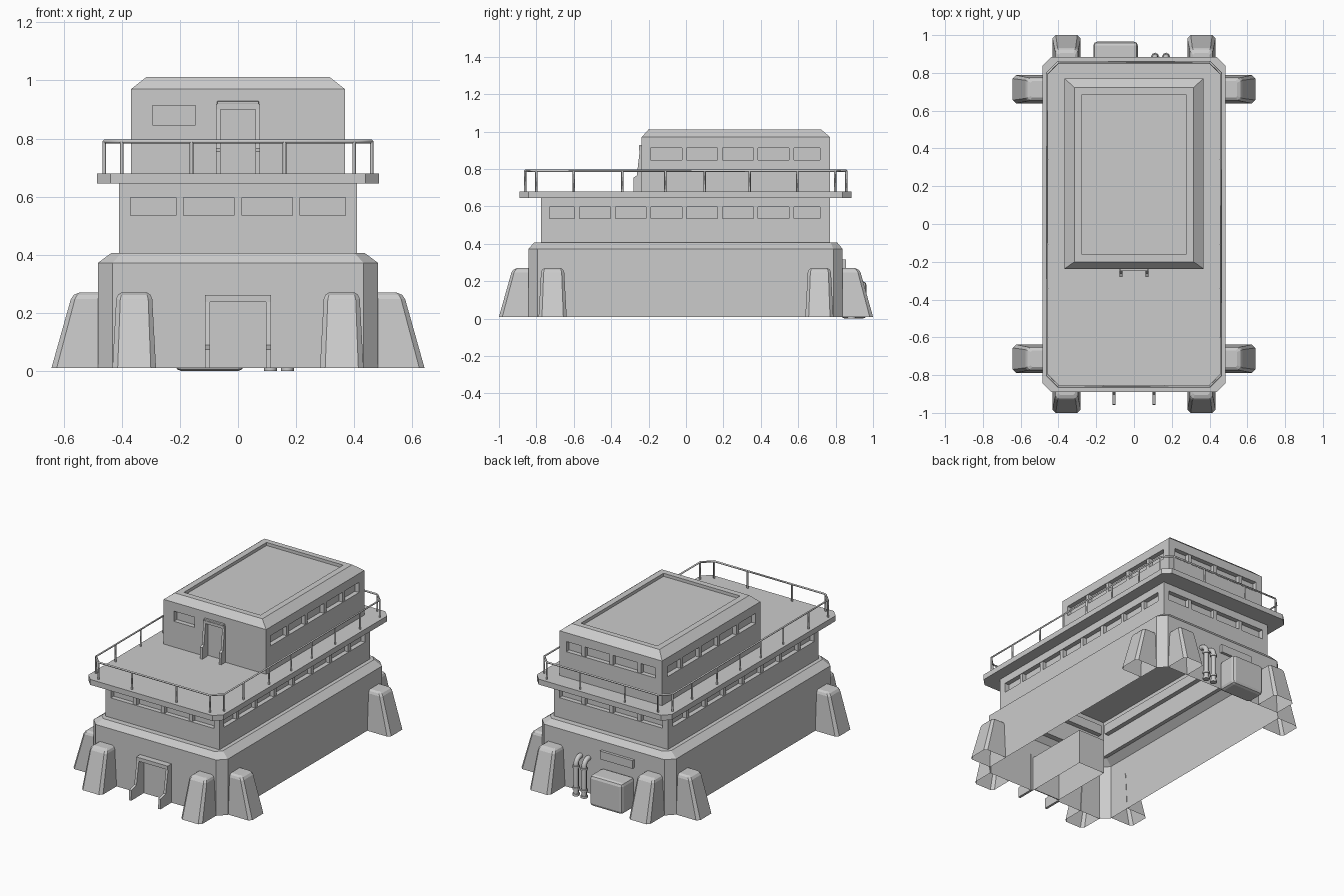
import bpy, bmesh, math
from mathutils import Vector, Matrix

if "Cube" in bpy.data.objects:
    bpy.data.objects.remove(bpy.data.objects["Cube"])


def finish(bm, name):
    bmesh.ops.remove_doubles(bm, verts=bm.verts, dist=1e-5)
    bmesh.ops.recalc_face_normals(bm, faces=bm.faces)
    me = bpy.data.meshes.new(name)
    bm.to_mesh(me)
    bm.free()
    ob = bpy.data.objects.new(name, me)
    bpy.context.collection.objects.link(ob)
    return ob


def corners(hx, y0, y1, c):
    """Rectangle with clipped corners, counter-clockwise."""
    return [(hx - c, y0), (hx, y0 + c), (hx, y1 - c), (hx - c, y1),
            (c - hx, y1), (-hx, y1 - c), (-hx, y0 + c), (c - hx, y0)]


def skin(bm, rings, caps=True):
    """Bridge a list of equal point loops."""
    loops = [[bm.verts.new(p) for p in r] for r in rings]
    n = len(loops[0])
    for a, b in zip(loops, loops[1:]):
        for i in range(n):
            j = (i + 1) % n
            bm.faces.new((a[i], a[j], b[j], b[i]))
    if caps:
        bm.faces.new(loops[0][::-1])
    bm.faces.new(loops[-1])


def loft(name, rings):
    bm = bmesh.new()
    skin(bm, [[(x, y, z) for x, y in corners(hx, y0, y1, c)] for z, hx, y0, y1, c in rings])
    bmesh.ops.dissolve_degenerate(bm, dist=1e-5, edges=bm.edges)
    return finish(bm, name)


def boxes(name, items, bevel=0):
    """One object from (x0, x1, y0, y1, z0, z1) boxes."""
    bm = bmesh.new()
    for x0, x1, y0, y1, z0, z1 in items:
        m = Matrix.Translation(((x0 + x1) / 2, (y0 + y1) / 2, (z0 + z1) / 2))
        bmesh.ops.create_cube(bm, size=1, matrix=m @ Matrix.Diagonal((x1 - x0, y1 - y0, z1 - z0, 1)))
    if bevel:
        bmesh.ops.bevel(bm, geom=bm.edges[:], offset=bevel, segments=2, affect='EDGES', profile=0.5)
    return finish(bm, name)


def carve(ob, items, open_z):
    """Cut recesses, then remove the flat hidden faces at the given heights."""
    for it in items:
        cutter = boxes("cutter", [it])
        cutter.hide_render = True
        mod = ob.modifiers.new("cut", 'BOOLEAN')
        mod.operation, mod.solver, mod.object = 'DIFFERENCE', 'EXACT', cutter
        bpy.context.view_layer.objects.active = ob
        bpy.ops.object.modifier_apply(modifier=mod.name)
        bpy.data.objects.remove(cutter)
    bm = bmesh.new()
    bm.from_mesh(ob.data)
    gone = [f for f in bm.faces if abs(f.normal.z) > 0.9
            and any(abs(f.calc_center_median().z - z) < 0.002 for z in open_z)]
    bmesh.ops.delete(bm, geom=gone, context='FACES')
    bm.to_mesh(ob.data)
    bm.free()


def tubes(name, paths, r, res=0):
    """Round bars along (points, cyclic) paths."""
    cu = bpy.data.curves.new(name, 'CURVE')
    cu.dimensions = '3D'
    cu.bevel_depth, cu.bevel_resolution, cu.use_fill_caps = r, res, True
    for pts, cyc in paths:
        s = cu.splines.new('POLY')
        s.points.add(len(pts) - 1)
        for p, co in zip(s.points, pts):
            p.co = (*co, 1)
        s.use_cyclic_u = cyc
    ob = bpy.data.objects.new(name, cu)
    bpy.context.collection.objects.link(ob)
    bpy.ops.object.select_all(action='DESELECT')
    ob.select_set(True)
    bpy.context.view_layer.objects.active = ob
    bpy.ops.object.convert(target='MESH')
    return bpy.context.object


D = 0.03    # window recess depth
M = 0.013   # half mullion width

# Ground floor and middle floor as one stepped shell
hull = loft("lower_floors", [
    (0.01, 0.482, -0.843, 0.838, 0.05), (0.372, 0.482, -0.843, 0.838, 0.05),
    (0.407, 0.435, -0.812, 0.808, 0.035), (0.407, 0.41, -0.776, 0.771, 0),
    (0.645, 0.41, -0.776, 0.771, 0)])
z0, z1 = 0.535, 0.597
cuts = [(-0.37, 0.37, -0.9, -0.776 + D, z0, z1), (-0.37, 0.37, 0.771 - D, 0.9, z0, z1),
        (0.41 - D, 0.6, -0.73, 0.717, z0, z1), (-0.6, D - 0.41, -0.73, 0.717, z0, z1),
        (-0.097, 0.097, -1, -0.4, -0.1, 0.24)]
carve(hull, cuts, [0.01, 0.645])

# Roof cabin with sloped edge and sunken roof panel
cabin = loft("roof_cabin", [
    (0.68, 0.368, -0.237, 0.771, 0), (0.97, 0.368, -0.237, 0.771, 0),
    (1.012, 0.315, -0.2, 0.722, 0), (1.012, 0.275, -0.162, 0.686, 0),
    (0.992, 0.275, -0.162, 0.686, 0)])
w0, w1 = 0.847, 0.913
cuts = [(-0.295, -0.147, -0.4, -0.237 + D, w0, w1), (-0.32, 0.32, 0.771 - D, 0.9, w0, w1),
        (0.368 - D, 0.6, -0.19, 0.717, w0, w1), (-0.6, D - 0.368, -0.19, 0.717, w0, w1),
        (-0.062, 0.062, -0.4, -0.217, 0.6, 0.905)]
carve(cabin, cuts, [0.68])

# Window mullions
bars = []
for x in (-0.2, 0, 0.2):
    bars += [(x - M, x + M, -0.772, -0.746, z0, z1), (x - M, x + M, 0.741, 0.767, z0, z1),
             (x - M, x + M, 0.741, 0.767, w0, w1)]
for i in range(7):
    y = -0.582 + i * 0.191
    for s in (-1, 1):
        for hx, a, b, first in ((0.41, z0, z1, 0), (0.368, w0, w1, 3)):
            if i >= first:
                xs = sorted((s * (hx - D), s * (hx - 0.004)))
                bars.append((*xs, y - M, y + M, a, b))
boxes("window_mullions", bars)

# Walkway deck
loft("deck", [(0.645, 0.485, -0.889, 0.884, 0.046), (0.68, 0.485, -0.889, 0.884, 0.046)])

# Railing: top rail loop and posts
rail = corners(0.46, -0.86, 0.857, 0.06)
spots = list(rail)
spots += [(x, y) for x in (-0.16, 0.16) for y in (-0.86, 0.857)]
spots += [(x, y) for x in (-0.46, 0.46) for y in (-0.6, -0.34, -0.11, 0.1, 0.34, 0.595)]
tubes("railing", [([(x, y, 0.79) for x, y in rail], True)]
      + [([(x, y, 0.675), (x, y, 0.79)], False) for x, y in spots], 0.0065)

# Tapered buttresses, two near each corner
bm = bmesh.new()
for sx in (-1, 1):
    for sy in (-1, 1):
        wall_y = 0.838
        for base, out in ((Vector((sx * 0.357, sy * wall_y, 0)), Vector((0, sy, 0))),
                          (Vector((sx * 0.48, sy * 0.713, 0)), Vector((sx, 0, 0)))):
            side = Vector((-out.y, out.x, 0))
            rings = []
            for z, d, w, c in ((0.01, 0.162, 0.075, 0.018), (0.248, 0.095, 0.062, 0.014),
                               (0.262, 0.085, 0.056, 0.012), (0.27, 0.066, 0.044, 0.008)):
                prof = [(0, -w), (d - c, -w), (d, c - w), (d, w - c), (d - c, w), (0, w)]
                rings.append([base + out * a + side * b + Vector((0, 0, z)) for a, b in prof])
            skin(bm, rings, caps=False)
finish(bm, "buttresses")


def doorway(name, wall, x, w, prof, z_top, lintel, depth):
    """Side fins from a (distance out, height) profile, a lintel and the door."""
    bm = bmesh.new()
    for s in (-1, 1):
        skin(bm, [[(s * x + o, wall - d, z) for d, z in prof] for o in (-w, w)])
    finish(bm, name + "_fins")
    boxes(name + "_lintel", [(-x - w, x + w, wall - depth, wall + 0.005, z_top, lintel)])


# Entrance doors
doorway("main_door", -0.843, 0.105, 0.008,
        [(-0.005, 0.01), (0.115, 0.01), (0.112, 0.075), (0.06, 0.09), (0.035, 0.24), (-0.005, 0.24)],
        0.238, 0.262, 0.04)
boxes("main_door_panel", [(-0.097, 0.097, -0.828, -0.822, 0.01, 0.24)])
doorway("cabin_door", -0.237, 0.068, 0.008,
        [(-0.005, 0.68), (0.044, 0.68), (0.043, 0.755), (0.026, 0.765), (0.01, 0.903), (-0.005, 0.903)],
        0.9, 0.918, 0.013)
boxes("cabin_door_lamp", [(-0.072, 0.072, -0.25, -0.235, 0.918, 0.929)], 0.003)

# Rear equipment: unit box, vent and pipes
boxes("rear_unit", [(-0.215, 0.02, 0.83, 0.965, 0, 0.2)], 0.02)
boxes("rear_vent", [(-0.215, 0.02, 0.83, 0.856, 0.262, 0.315)])
paths, flanges = [], []
for x in (0.112, 0.17):
    arc = [(x, 0.845 + 0.04 * math.cos(t), 0.2 + 0.04 * math.sin(t))
           for t in (i * math.pi / 10 for i in range(6))]
    paths.append(([(x, 0.885, 0)] + arc + [(x, 0.83, 0.24)], False))
    flanges += [([(x, 0.885, a), (x, 0.885, a + 0.014)], False) for a in (0, 0.04, 0.18)]
for ob in (tubes("rear_pipes", paths, 0.016, 2), tubes("pipe_flanges", flanges, 0.022, 2)):
    bpy.context.view_layer.objects.active = ob
    ob.select_set(True)
    bpy.ops.object.shade_smooth_by_angle(angle=math.radians(50))
